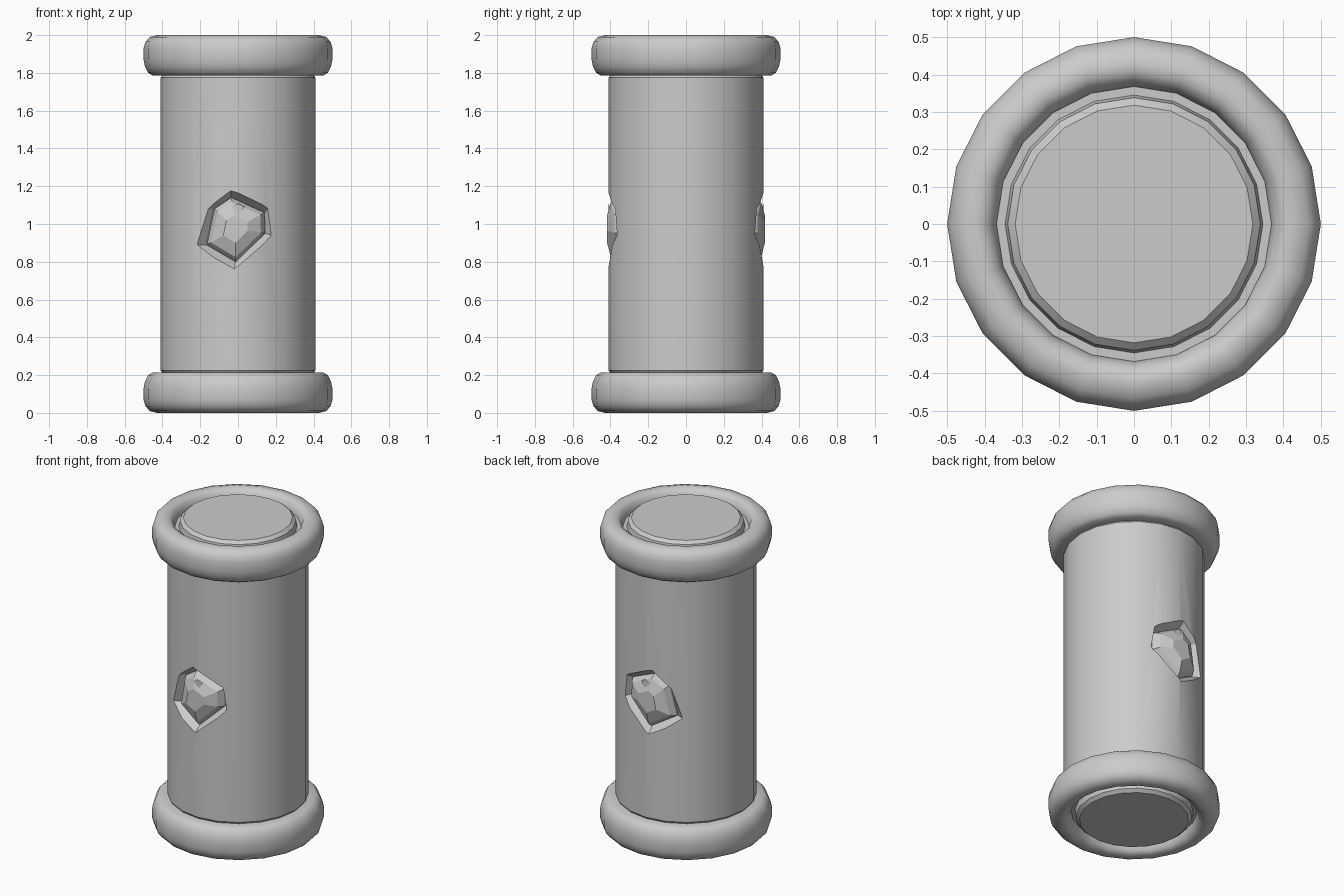
import bpy, bmesh
from math import sin, cos, pi, sqrt, radians

if "Cube" in bpy.data.objects:
    bpy.data.objects.remove(bpy.data.objects["Cube"])

SIDES = 20


def make_object(name, bm):
    bmesh.ops.remove_doubles(bm, verts=bm.verts, dist=1e-5)
    bmesh.ops.recalc_face_normals(bm, faces=bm.faces)
    mesh = bpy.data.meshes.new(name)
    bm.to_mesh(mesh)
    bm.free()
    obj = bpy.data.objects.new(name, mesh)
    bpy.context.collection.objects.link(obj)
    return obj


def select_only(obj):
    bpy.ops.object.select_all(action='DESELECT')
    obj.select_set(True)
    bpy.context.view_layer.objects.active = obj


def smooth(obj, angle):
    select_only(obj)
    bpy.ops.object.shade_smooth_by_angle(angle=radians(angle))


def loft(bm, loops, closed=False):
    """Bridge point loops; cap both ends unless they join up."""
    rings = [[bm.verts.new(p) for p in loop] for loop in loops]
    n = len(rings[0])
    pairs = list(zip(rings, rings[1:]))
    if closed:
        pairs.append((rings[-1], rings[0]))
    for a, b in pairs:
        for i in range(n):
            j = (i + 1) % n
            bm.faces.new((a[i], a[j], b[j], b[i]))
    if not closed:
        bm.faces.new(rings[0])
        bm.faces.new(rings[-1])


def lathe(name, profile, closed=False, angle=50):
    bm = bmesh.new()
    loft(bm, [[(r * cos(2 * pi * i / SIDES), r * sin(2 * pi * i / SIDES), z)
               for i in range(SIDES)] for r, z in profile], closed)
    obj = make_object(name, bm)
    smooth(obj, angle)
    return obj


def wrapped(outline, radius, side):
    """Wrap an (x, z) outline onto a cylinder on the front (-1) or back (+1)."""
    return [(x, side * sqrt(radius ** 2 - x ** 2), z) for x, z in outline]


def scaled(outline, s, cx=-0.015, cz=0.975):
    return [(cx + (x - cx) * s, cz + (z - cz) * s) for x, z in outline]


# Main barrel
body = lathe("barrel", [(0.36, 0.19), (0.395, 0.205), (0.41, 0.225),
                        (0.41, 1.775), (0.395, 1.795), (0.36, 1.81)])

# End rings and raised end discs, mirrored top and bottom
ring = [(0.365, 1.79), (0.45, 1.785), (0.475, 1.80), (0.493, 1.835), (0.50, 1.87),
        (0.50, 1.93), (0.49, 1.965), (0.467, 1.99), (0.43, 2.0), (0.405, 1.997),
        (0.382, 1.98), (0.368, 1.94)]
disc = [(0.37, 1.80), (0.37, 1.935), (0.345, 1.935), (0.338, 1.975), (0.318, 1.993)]
for label, flip in (("top", False), ("bottom", True)):
    def at_end(profile):
        return [(r, 2 - z if flip else z) for r, z in profile]
    lathe(label + "_ring", at_end(ring), closed=True, angle=60)
    lathe(label + "_disc", at_end(disc), angle=35)

# Faceted gems in bevelled sockets, front and back
rim = [(-0.04, 1.18), (0.16, 1.085), (0.18, 0.94), (-0.02, 0.76),
       (-0.22, 0.89), (-0.16, 1.08)]
floor = [(-0.035, 1.14), (0.14, 1.06), (0.145, 0.95), (-0.015, 0.80),
         (-0.168, 0.89), (-0.13, 1.08)]
gem = [(-0.035, 1.14), (0.14, 1.06), (0.143, 0.95), (-0.012, 0.80),
       (-0.165, 0.89), (-0.125, 1.08)]
for label, side in (("front", -1), ("back", 1)):
    bm = bmesh.new()
    loft(bm, [wrapped(scaled(rim, 1.08), 0.44, side), wrapped(rim, 0.411, side),
              wrapped(floor, 0.36, side)])
    cutter = make_object(label + "_socket_cutter", bm)
    cutter.hide_render = True
    cut = body.modifiers.new("socket", 'BOOLEAN')
    cut.operation, cut.solver, cut.object = 'DIFFERENCE', 'EXACT', cutter
    select_only(body)
    bpy.ops.object.modifier_apply(modifier=cut.name)
    bpy.data.objects.remove(cutter)

    bm = bmesh.new()
    table = [(x, side * 0.418, z) for x, z in scaled(gem, 0.42)]
    loft(bm, [wrapped(gem, 0.33, side), wrapped(gem, 0.37, side),
              wrapped(scaled(gem, 0.86), 0.398, side), table])
    make_object(label + "_gem", bm)
smooth(body, 25)
